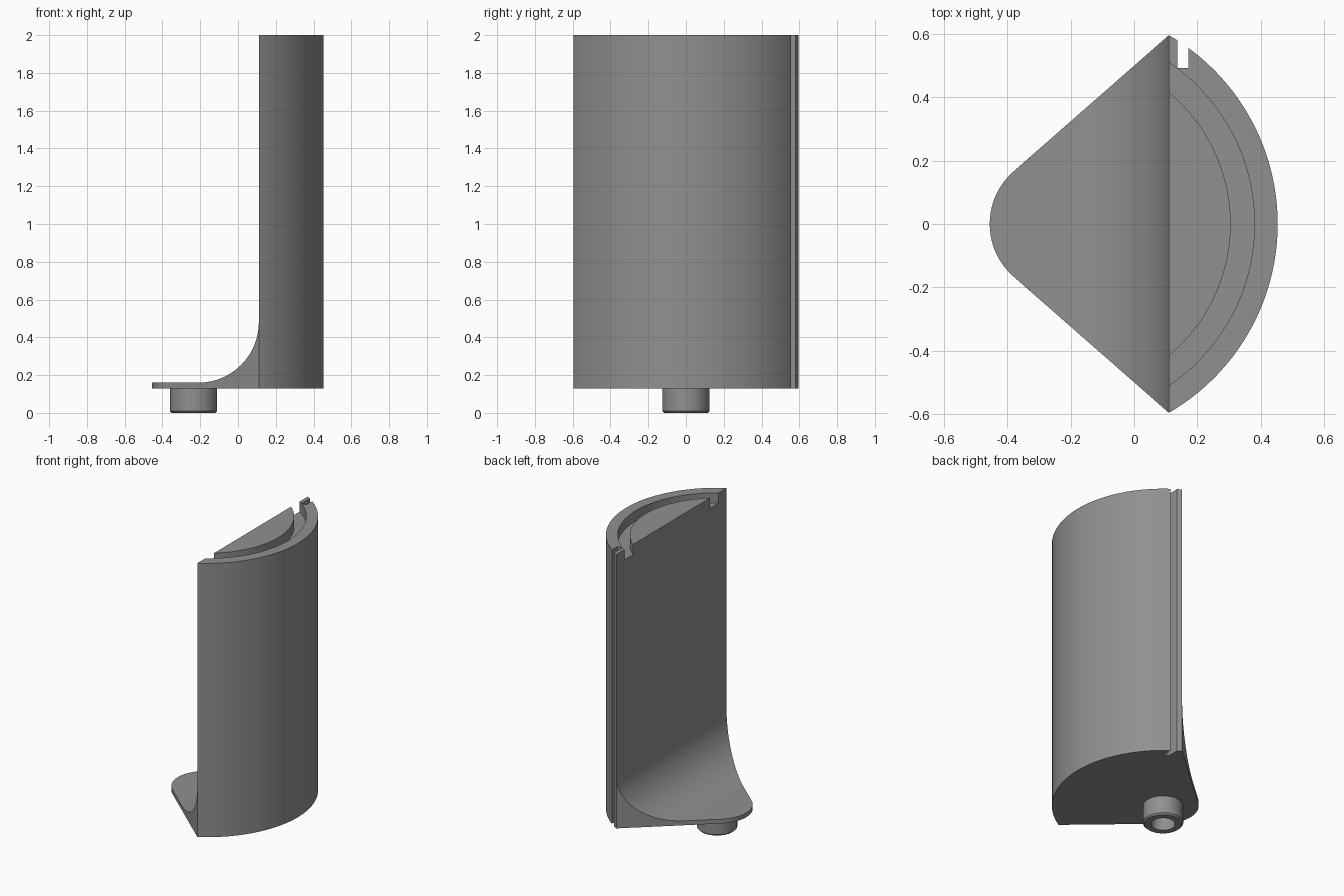
import bpy, bmesh, math

if "Cube" in bpy.data.objects:
    bpy.data.objects.remove(bpy.data.objects["Cube"])

CX = -0.235          # common axis of pin, nose and outer wall
R = 0.688            # outer wall radius
FACE_X = 0.11        # flat face of the upright
BASE_Z, TOP_Z = 0.13, 2.0

grey = bpy.data.materials.new("grey")
grey.diffuse_color = (0.28, 0.28, 0.28, 1)
grey.use_nodes = True
grey.node_tree.nodes["Principled BSDF"].inputs["Base Color"].default_value = grey.diffuse_color


def arc(cx, cy, r, a0, a1, n):
    return [(cx + r * math.cos(a0 + (a1 - a0) * i / n),
             cy + r * math.sin(a0 + (a1 - a0) * i / n)) for i in range(n + 1)]


def prism(name, points, a, b, axis="z"):
    """Extrude a closed outline from a to b along z, or an xz outline along y."""
    place = (lambda p, t: (p[0], p[1], t)) if axis == "z" else (lambda p, t: (p[0], t, p[1]))
    bm = bmesh.new()
    low = [bm.verts.new(place(p, a)) for p in points]
    high = [bm.verts.new(place(p, b)) for p in points]
    bm.faces.new(low)
    bm.faces.new(high)
    n = len(points)
    for i in range(n):
        j = (i + 1) % n
        bm.faces.new((low[i], low[j], high[j], high[i]))
    bmesh.ops.recalc_face_normals(bm, faces=bm.faces)
    return add(name, bm)


def add(name, bm):
    mesh = bpy.data.meshes.new(name)
    bm.to_mesh(mesh)
    bm.free()
    mesh.materials.append(grey)
    obj = bpy.data.objects.new(name, mesh)
    bpy.context.collection.objects.link(obj)
    return obj


def activate(obj):
    bpy.ops.object.select_all(action="DESELECT")
    obj.select_set(True)
    bpy.context.view_layer.objects.active = obj


def cut(obj, cutter):
    activate(obj)
    mod = obj.modifiers.new("cut", "BOOLEAN")
    mod.operation, mod.solver, mod.object = "DIFFERENCE", "EXACT", cutter
    bpy.ops.object.modifier_apply(modifier=mod.name)
    bpy.data.objects.remove(cutter)


def smooth(obj):
    activate(obj)
    bpy.ops.object.shade_smooth_by_angle(angle=math.radians(25))


# Plan outline: curved outer wall, edge slot, tapering sides, round nose
corner = math.acos((FACE_X - CX) / R)
slot_l, slot_r, slot_y = 0.137, 0.172, 0.492
nose_r = 0.22
tangent = corner + math.acos(nose_r / R)
outline = arc(CX, 0, R, -corner, math.acos((slot_r - CX) / R), 64)
outline += [(slot_r, slot_y), (slot_l, slot_y)]
outline += arc(CX, 0, R, math.acos((slot_l - CX) / R), corner, 4)
outline += arc(CX, 0, nose_r, tangent, 2 * math.pi - tangent, 32)
body = prism("body", outline, BASE_Z, TOP_Z)

# Remove the space above the foot, leaving a concave fillet
fillet = 0.32
scoop = [(-0.8, 0.16)]
scoop += arc(FACE_X - fillet, 0.16 + fillet, fillet, -math.pi / 2, 0, 32)
scoop += [(FACE_X, 2.3), (-0.8, 2.3)]
cut(body, prism("scoop_cutter", scoop, -1, 1, "y"))

# Curved groove in the top
groove = arc(CX, 0, 0.615, -1.2, 1.2, 64) + arc(CX, 0, 0.54, 1.2, -1.2, 64)
cut(body, prism("groove_cutter", groove, TOP_Z - 0.07, TOP_Z + 0.2))
smooth(body)

# Hollow pin under the foot, spun from a half section
section = [(0.125, BASE_Z), (0.125, 0.01), (0.115, 0), (0.075, 0), (0.075, 0.1), (0, 0.1)]
bm = bmesh.new()
verts = [bm.verts.new((r, 0, z)) for r, z in section]
edges = [bm.edges.new(pair) for pair in zip(verts, verts[1:])]
bmesh.ops.spin(bm, geom=verts + edges, cent=(0, 0, 0), axis=(0, 0, 1),
               angle=2 * math.pi, steps=48)
bmesh.ops.remove_doubles(bm, verts=bm.verts, dist=1e-4)
bmesh.ops.recalc_face_normals(bm, faces=bm.faces)
if sum(f.normal.dot(f.calc_center_median()) for f in bm.faces if abs(f.normal.z) < 0.1
       and f.calc_center_median().xy.length > 0.1) < 0:
    bmesh.ops.reverse_faces(bm, faces=bm.faces)
pin = add("pin", bm)
pin.location.x = CX
smooth(pin)
